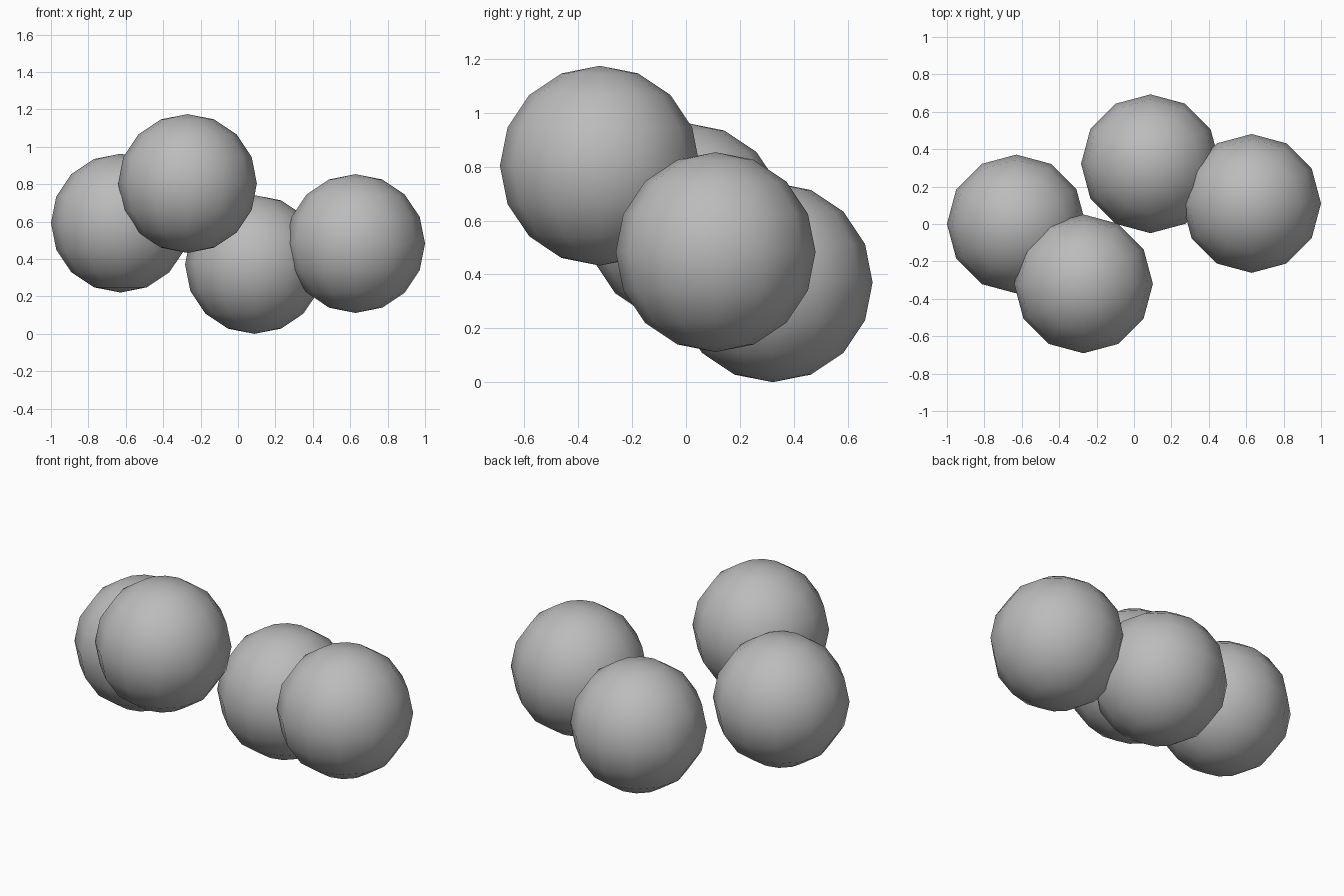
import bpy

# Remove the default cube if present
cube = bpy.data.objects.get("Cube")
if cube:
    bpy.data.objects.remove(cube, do_unlink=True)

# Single plain grey material
GREY = (0.5, 0.5, 0.5, 1.0)
grey = bpy.data.materials.new("plain_grey")
grey.use_nodes = True
grey.diffuse_color = GREY
grey.node_tree.nodes["Principled BSDF"].inputs["Base Color"].default_value = GREY

RADIUS = 0.371


def ball(name, location):
    """Smooth-shaded low-poly sphere with vertical poles."""
    bpy.ops.mesh.primitive_uv_sphere_add(
        segments=12, ring_count=8, radius=RADIUS, location=location)
    obj = bpy.context.object
    obj.name = name
    obj.data.materials.append(grey)
    bpy.ops.object.shade_smooth()
    return obj


# Cluster of four equal, overlapping balls
ball("right_ball", (-0.629, 0.0, 0.592))
ball("front_upper_ball", (-0.27, -0.32, 0.804))
ball("back_lower_ball", (0.088, 0.322, RADIUS))
ball("left_ball", (0.629, 0.11, 0.483))
